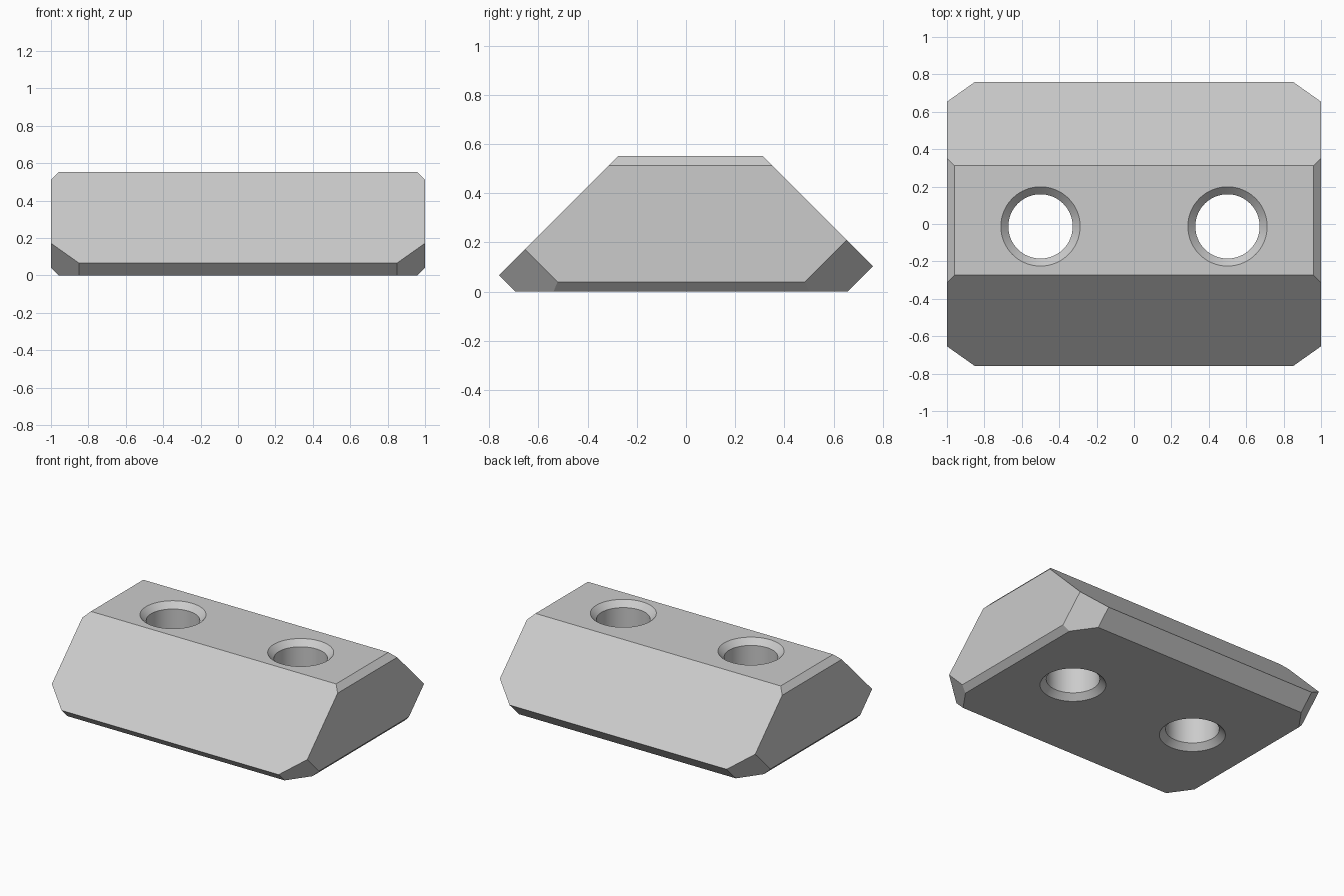
import bpy
import bmesh
import math
from mathutils import Vector

cube = bpy.data.objects.get("Cube")
if cube:
    bpy.data.objects.remove(cube, do_unlink=True)

grey = bpy.data.materials.new("plain_grey")
grey.use_nodes = True
colour = (0.6, 0.6, 0.6, 1)
grey.diffuse_color = colour
grey.node_tree.nodes["Principled BSDF"].inputs["Base Color"].default_value = colour


def make_object(name, bm):
    bmesh.ops.recalc_face_normals(bm, faces=bm.faces)
    mesh = bpy.data.meshes.new(name)
    bm.to_mesh(mesh)
    bm.free()
    mesh.materials.append(grey)
    obj = bpy.data.objects.new(name, mesh)
    bpy.context.collection.objects.link(obj)
    return obj


def slice_off(bm, point, normal):
    """Cut away everything beyond a plane and cap the cut."""
    geom = bm.verts[:] + bm.edges[:] + bm.faces[:]
    cut = bmesh.ops.bisect_plane(bm, geom=geom, plane_co=point,
                                 plane_no=Vector(normal).normalized(),
                                 clear_outer=True)["geom_cut"]
    edges = [e for e in cut if isinstance(e, bmesh.types.BMEdge)]
    bmesh.ops.contextual_create(bm, geom=edges)


# Block: side profile extruded along x
HEIGHT, BEVEL = 0.552, 0.04
profile = [(-0.693, 0), (0.656, 0), (0.76, 0.104),
           (0.312, HEIGHT), (-0.274, HEIGHT), (-0.76, 0.066)]
bm = bmesh.new()
face = bm.faces.new([bm.verts.new((-1, y, z)) for y, z in profile])
extruded = bmesh.ops.extrude_face_region(bm, geom=[face])["geom"]
bmesh.ops.translate(bm, vec=(2, 0, 0),
                    verts=[v for v in extruded if isinstance(v, bmesh.types.BMVert)])

# Chamfers on both ends: top edge, bottom edge and the lower corners
root = math.sqrt(0.5)
for side in (-1, 1):
    slice_off(bm, (side * (1 - BEVEL), 0, HEIGHT), (side, 0, 1))
    slice_off(bm, (side * (1 - BEVEL), 0, 0), (side, 0, -1))
    slice_off(bm, (side * 0.85, -0.76, 0.066), (side, -root, -root))
    slice_off(bm, (side * 0.85, 0.76, 0.104), (side, root, -root))
block = make_object("chamfered_block", bm)

# Countersunk through holes, cut with a spun profile
RADIUS, EXTRA = 0.172, 0.05
wide = RADIUS + BEVEL + EXTRA
hole_profile = [(0, -EXTRA), (wide, -EXTRA), (RADIUS, BEVEL),
                (RADIUS, HEIGHT - BEVEL), (wide, HEIGHT + EXTRA), (0, HEIGHT + EXTRA)]
for side in (-1, 1):
    bm = bmesh.new()
    verts = [bm.verts.new((r, 0, z)) for r, z in hole_profile]
    edges = [bm.edges.new(pair) for pair in zip(verts, verts[1:])]
    bmesh.ops.spin(bm, geom=verts + edges, cent=(0, 0, 0), axis=(0, 0, 1),
                   angle=math.tau, steps=64)
    bmesh.ops.remove_doubles(bm, verts=bm.verts, dist=0.0001)
    bmesh.ops.translate(bm, verts=bm.verts, vec=(side * 0.5, -0.013, 0))
    cutter = make_object("hole_cutter", bm)
    cutter.hide_render = True
    mod = block.modifiers.new("hole", 'BOOLEAN')
    mod.operation = 'DIFFERENCE'
    mod.solver = 'EXACT'
    mod.object = cutter
    bpy.context.view_layer.objects.active = block
    bpy.ops.object.modifier_apply(modifier=mod.name)
    bpy.data.objects.remove(cutter, do_unlink=True)

# Smooth hole walls, sharp chamfers
bpy.ops.object.select_all(action='DESELECT')
block.select_set(True)
bpy.ops.object.shade_smooth_by_angle(angle=math.radians(25))
